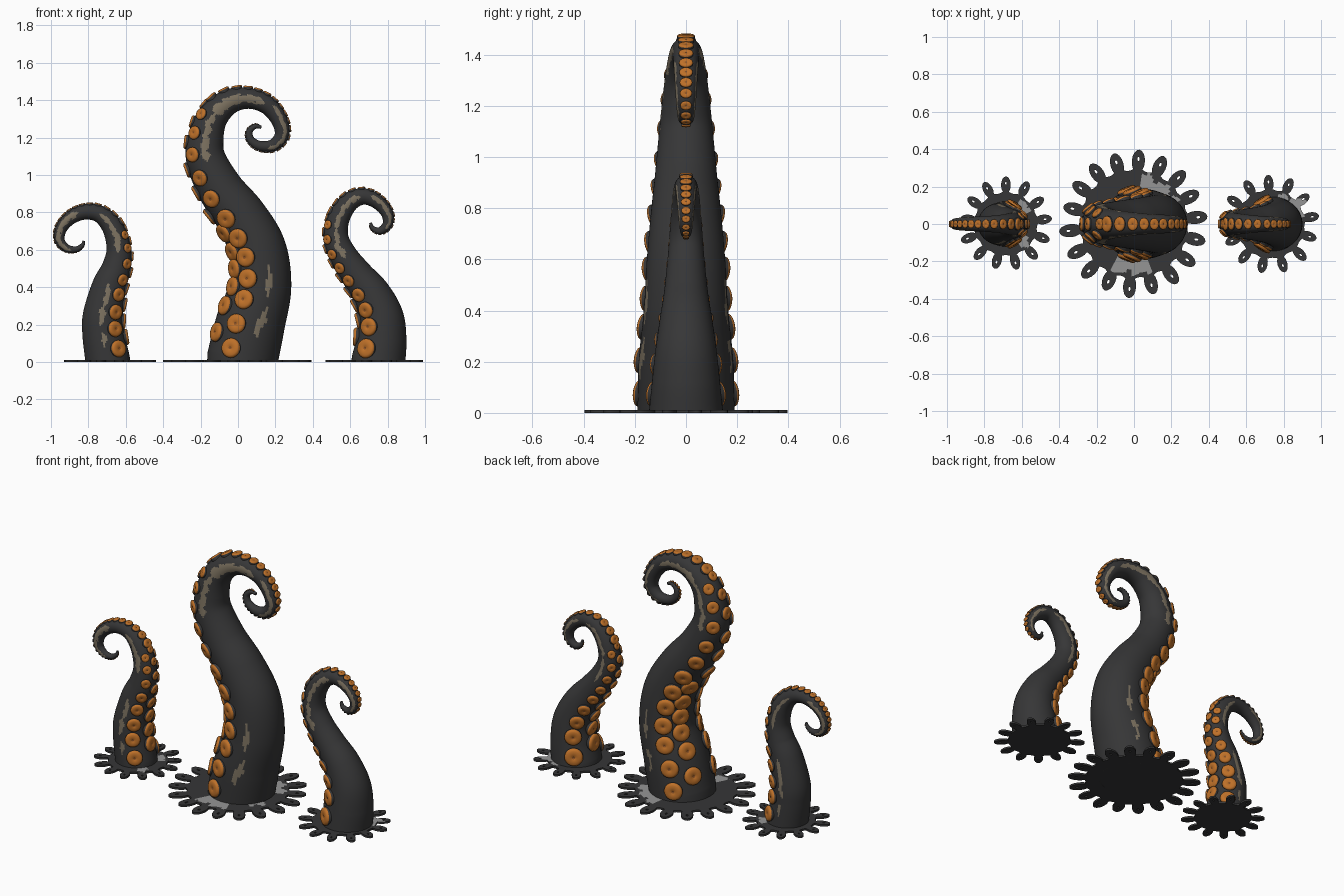
import bpy, bmesh, math
from mathutils import Vector, noise

if "Cube" in bpy.data.objects:
    bpy.data.objects.remove(bpy.data.objects["Cube"])


def material(name, rgb):
    m = bpy.data.materials.new(name)
    m.diffuse_color = (*rgb, 1)
    m.use_nodes = True
    m.node_tree.nodes["Principled BSDF"].inputs["Base Color"].default_value = m.diffuse_color
    return m


MATS = [material("charcoal skin", (0.037, 0.037, 0.038)),
        material("orange sucker", (0.52, 0.165, 0.022)),
        material("tan streak", (0.20, 0.165, 0.115)),
        material("pale grey foam", (0.30, 0.30, 0.30)),
        material("brown pit", (0.26, 0.085, 0.02))]


def finish(bm, name):
    bmesh.ops.recalc_face_normals(bm, faces=bm.faces)
    me = bpy.data.meshes.new(name)
    bm.to_mesh(me)
    bm.free()
    for m in MATS:
        me.materials.append(m)
    for p in me.polygons:
        p.use_smooth = True
    ob = bpy.data.objects.new(name, me)
    bpy.context.collection.objects.link(ob)
    bpy.context.view_layer.objects.active = ob
    ob.select_set(True)
    bpy.ops.object.shade_smooth_by_angle(angle=math.radians(50))
    ob.select_set(False)


def spline(pts, u):
    """Catmull-Rom point and tangent of (x, z, radius) at parameter u."""
    n = len(pts) - 1
    i = min(int(u), n - 1)
    t = u - i
    p1, p2 = Vector(pts[i]), Vector(pts[i + 1])
    p0 = Vector(pts[i - 1]) if i else p1 * 2 - p2
    p3 = Vector(pts[i + 2]) if i + 2 <= n else p2 * 2 - p1
    a, b, c = (p2 - p0), (p0 * 2 - p1 * 5 + p2 * 4 - p3), (p1 * 3 - p0 - p2 * 3 + p3)
    return (p1 * 2 + a * t + b * t * t + c * t ** 3) / 2, (a + b * 2 * t + c * 3 * t * t) / 2


def frame(pts, u, side):
    """Centre, radius, tangent and the direction the suckers face."""
    p, d = spline(pts, u)
    t = Vector((d.x, 0, d.y)).normalized()
    return Vector((p.x, 0, p.y)), max(p.z, 0.004), t, Vector((-t.z, 0, t.x)) * side


def tentacle_body(name, pts, side, streaks, seg=80, per=14):
    bm = bmesh.new()
    n = (len(pts) - 1) * per
    rings = []
    for k in range(n + 1):
        c, r, t, nrm = frame(pts, k / per, side)
        ring = []
        for j in range(seg):
            a = 2 * math.pi * j / seg
            v = c + r * (nrm * math.cos(a) + Vector((0, -side, 0)) * math.sin(a) * side)
            v.z = max(v.z, 0) if k else 0
            ring.append(bm.verts.new(v))
        rings.append(ring)
    for k in range(n):
        u = (k + 0.5) / per
        for j in range(seg):
            f = bm.faces.new((rings[k][j], rings[k][(j + 1) % seg],
                              rings[k + 1][(j + 1) % seg], rings[k + 1][j]))
            # tan streaks: start, end, angle from the sucker side, half width
            deg = (j + 0.5) * 360 / seg
            front = deg < 180
            ang = deg if front else 360 - deg
            for u0, u1, mid, wide in streaks:
                if u0 < u < u1:
                    w = noise.noise(Vector((u * 1.7, side, 0 if front else 5)))
                    w2 = noise.noise(Vector((u * 4, deg * 0.05, 3)))
                    ends = min(1, 4 * (u - u0), 4 * (u1 - u))
                    if abs(ang - mid - 7 * w) < wide * ends * (1 + 0.9 * w2) * (1 if front else 0.7):
                        f.material_index = 2
    bm.faces.new(rings[0])
    bm.faces.new(rings[-1])
    finish(bm, name)


# sucker profile: radius, height, material of the band that starts there
CUP = [(1.0, -0.5, 0), (1.06, 0.15, 1), (1.0, 0.32, 1), (0.8, 0.43, 1),
       (0.45, 0.43, 1), (0.16, 0.38, 4), (0.06, 0.3, 4)]


def add_sucker(bm, c, out, along, r, squash, seg=18):
    across = out.cross(along).normalized()
    along = across.cross(out)
    prev = None
    for i, (pr, ph, _) in enumerate(CUP):
        ring = [bm.verts.new(c + out * ph * r * squash + pr * r * (
            across * math.cos(2 * math.pi * j / seg) + along * squash * math.sin(2 * math.pi * j / seg)))
            for j in range(seg)]
        if prev:
            for j in range(seg):
                f = bm.faces.new((prev[j], prev[(j + 1) % seg], ring[(j + 1) % seg], ring[j]))
                f.material_index = CUP[i - 1][2]
        prev = ring
    bm.faces.new(prev).material_index = 4


def tentacle_suckers(name, pts, side, u_merge, wide):
    """Side rows drift inward until they merge into one centre row."""
    bm = bmesh.new()
    n = len(pts) - 1
    u, gap, odd = 0.0, 0.06, False
    last = frame(pts, 0, side)[0]
    while u < n - 0.4:
        u += 0.01
        c, r, t, nrm = frame(pts, u, side)
        gap -= (c - last).length
        last = c
        if gap > 0:
            continue
        merged = u >= u_merge
        size = 0.55 * r if merged else min(0.05, 0.37 * r)
        if merged:
            angles = [0]
        elif odd:
            angles = [-30, 30] if r > 0.135 and wide > 60 else [0]
        else:
            a = wide - (wide - 42) * (u / u_merge) ** 1.5
            angles = [-a, a]
        for a in angles:
            a = math.radians(a)
            out = nrm * math.cos(a) + Vector((0, 1, 0)) * math.sin(a)
            add_sucker(bm, c + out * r * 0.99, out, t, size, 0.8 if merged else 1)
        odd = not odd
        gap = size * (1.3 if not merged else 1.4)
    finish(bm, name)


def base_disc(name, cx, r0, r1, petals, foam, turn, h=0.012):
    """Thin disc with a ring of pierced petals; foam patches lie round the stem."""
    bm = bmesh.new()
    seg, nr = 120, 16

    def vert(rad, a, z):
        rad *= 1 - 0.05 * (rad > 0.9 * r0) * (0.5 - 0.5 * math.cos(petals * a - 2 * math.pi * turn))
        return bm.verts.new((cx + rad * math.cos(a), rad * math.sin(a), z))

    rings = [[vert(r0 * k / nr, 2 * math.pi * j / seg, h) for j in range(seg)]
             for k in range(3, nr + 1)]
    rings.append([vert(r0, 2 * math.pi * j / seg, 0) for j in range(seg)])
    for k in range(len(rings) - 1):
        for j in range(seg):
            f = bm.faces.new((rings[k][j], rings[k][(j + 1) % seg],
                              rings[k + 1][(j + 1) % seg], rings[k + 1][j]))
            deg = j * 360 / seg
            for a0, a1, reach in foam:
                edge = (3 + k) / nr + 0.16 * noise.noise(Vector((deg * 0.09, cx, k * 0.2)))
                if k < nr - 3 and a0 < deg < a1 and edge < reach:
                    f.material_index = 3
    bm.faces.new(rings[0])
    bm.faces.new(rings[-1])
    # petals
    length = (r1 - r0 * 0.9) / 2
    width = length * 0.56
    m = 16
    for p in range(petals):
        a = 2 * math.pi * (p + turn) / petals
        jit = 1 + 0.06 * noise.noise(Vector((p * 1.3, cx, 0)))
        d = Vector((math.cos(a), math.sin(a), 0))
        s = Vector((-d.y, d.x, 0))
        mid = Vector((cx, 0, 0)) + d * (r0 * 0.9 + length) * jit

        def loop(k, z):
            return [bm.verts.new(mid + d * length * (k * math.cos(b) + (1 - k) * 0.25)
                                 + s * width * k * math.sin(b) + Vector((0, 0, z)))
                    for b in (2 * math.pi * i / m for i in range(m))]
        loops = [loop(1, 0), loop(1, h), loop(0.17, h), loop(0.17, 0)]
        white = any(a0 < math.degrees(a) < a1 and reach > 1 for a0, a1, reach in foam)
        for q in range(4):
            A, B = loops[q], loops[(q + 1) % 4]
            for i in range(m):
                f = bm.faces.new((A[i], A[(i + 1) % m], B[(i + 1) % m], B[i]))
                f.material_index = 3 if white and q == 1 and math.cos(2 * math.pi * i / m) < 0 else 0
    finish(bm, name)


# centre lines: x, z, radius
CENTRE = [(.02, 0, .19), (.065, .2, .185), (.12, .4, .165), (.105, .6, .153), (.02, .77, .138),
          (-.09, .92, .122), (-.17, 1.08, .107), (-.172, 1.2, .095), (-.135, 1.31, .082),
          (-.05, 1.39, .068), (.055, 1.41, .056), (.155, 1.375, .05), (.22, 1.295, .044),
          (.235, 1.215, .039), (.19, 1.16, .033), (.12, 1.155, .027), (.07, 1.185, .022),
          (.06, 1.23, .018), (.09, 1.26, .014), (.125, 1.255, .008)]
LEFT = [(-.695, 0, .12), (-.72, .15, .112), (-.722, .25, .107), (-.69, .4, .092), (-.652, .5, .078),
        (-.637, .6, .066), (-.665, .71, .058), (-.73, .785, .047), (-.81, .803, .041),
        (-.89, .775, .037), (-.945, .715, .032), (-.953, .65, .027), (-.915, .608, .021),
        (-.865, .603, .016), (-.832, .625, .011), (-.825, .648, .006)]
RIGHT = [(.75, 0, .145), (.768, .12, .133), (.765, .24, .12), (.715, .36, .103), (.64, .46, .087),
         (.568, .56, .076), (.525, .66, .067), (.535, .76, .06), (.59, .85, .052), (.665, .885, .044),
         (.74, .86, .039), (.795, .80, .033), (.80, .738, .027), (.76, .702, .02),
         (.72, .715, .013), (.708, .745, .007)]

tentacle_body("centre_tentacle", CENTRE, 1,
              [(.7, 1.6, 107, 6), (1.75, 2.6, 107, 6), (5.9, 8.2, 90, 12), (8.1, 10.9, 90, 20),
               (11.2, 14.5, 70, 16)])
tentacle_suckers("centre_suckers", CENTRE, 1, 8.3, 68)
base_disc("centre_base", 0, .30, .395, 18, [(20, 80, .85), (240, 290, .85), (320, 345, .8)], .3)

tentacle_body("left_tentacle", LEFT, -1,
              [(.5, 1.1, 92, 7), (1.4, 3.2, 92, 8), (4.8, 7.2, 92, 13), (8.5, 12.5, 80, 24)])
tentacle_suckers("left_suckers", LEFT, -1, 6, 56)
base_disc("left_base", -.685, .175, .25, 13, [(25, 60, .85), (300, 330, .85)], .25)

tentacle_body("right_tentacle", RIGHT, 1,
              [(4.9, 6.6, 92, 11), (6.5, 8.9, 92, 15), (9.5, 12.5, 75, 18)])
tentacle_suckers("right_suckers", RIGHT, 1, 7, 58)
base_disc("right_base", .73, .19, .265, 13, [(10, 50, 1.1), (50, 75, .9)], .35)
